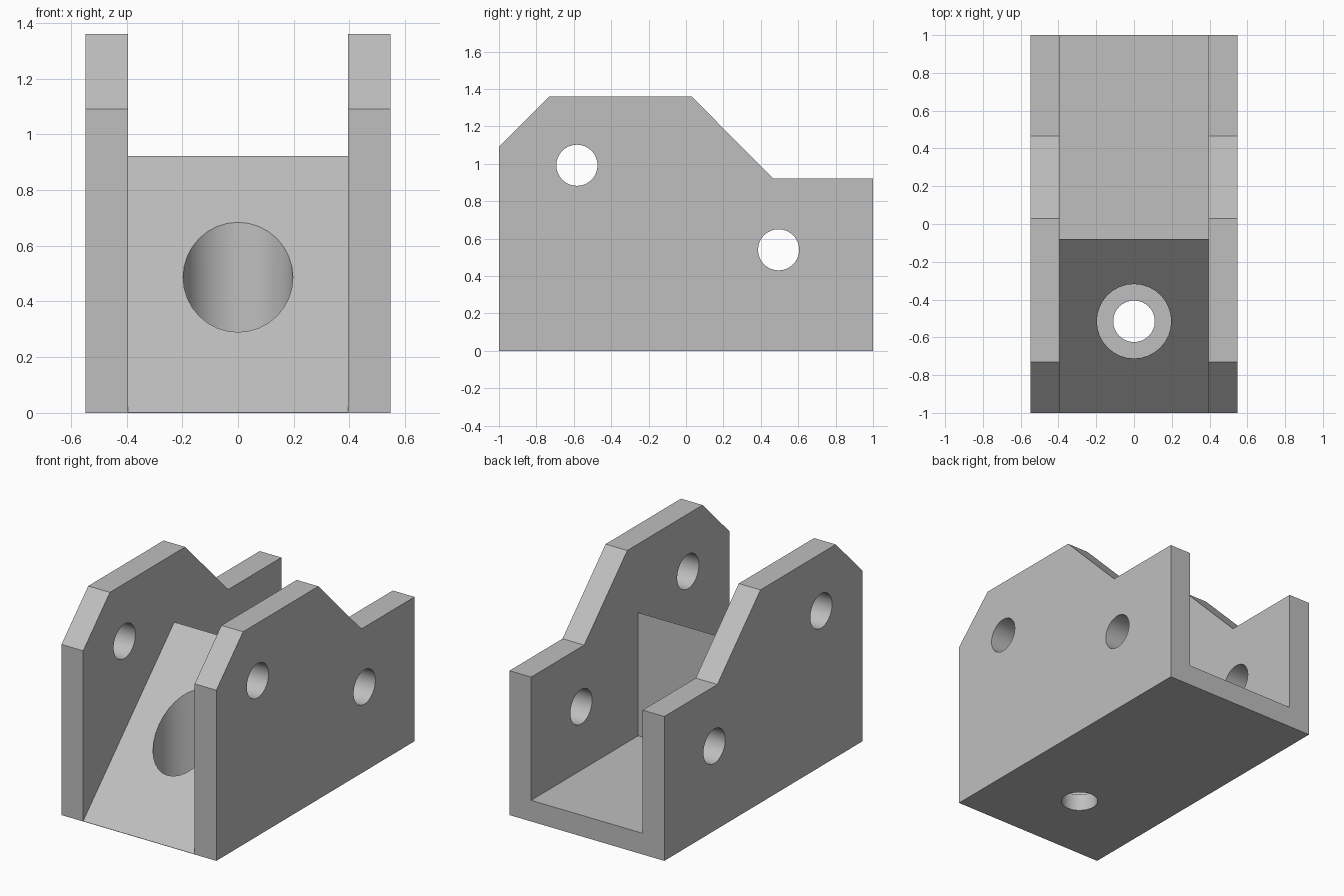
import bpy
import bmesh
import math
from mathutils import Matrix

old = bpy.data.objects.get("Cube")
if old:
    bpy.data.objects.remove(old, do_unlink=True)

HALF_WIDTH = 0.547
HALF_CHANNEL = 0.394
BORE_Y = -0.515


def add_object(name, bm):
    bmesh.ops.recalc_face_normals(bm, faces=bm.faces)
    mesh = bpy.data.meshes.new(name)
    bm.to_mesh(mesh)
    bm.free()
    obj = bpy.data.objects.new(name, mesh)
    bpy.context.collection.objects.link(obj)
    return obj


def prism(name, profile, half):
    """Extrude a (y, z) side profile across x."""
    bm = bmesh.new()
    face = bm.faces.new([bm.verts.new((-half, y, z)) for y, z in profile])
    new = bmesh.ops.extrude_face_region(bm, geom=[face])["geom"]
    verts = [v for v in new if isinstance(v, bmesh.types.BMVert)]
    bmesh.ops.translate(bm, verts=verts, vec=(2 * half, 0, 0))
    return add_object(name, bm)


def cylinder(name, radius, depth, centre, axis="Z"):
    bm = bmesh.new()
    turn = Matrix.Rotation(math.pi / 2, 4, "Y") if axis == "X" else Matrix()
    bmesh.ops.create_cone(bm, cap_ends=True, segments=32, radius1=radius,
                          radius2=radius, depth=depth,
                          matrix=Matrix.Translation(centre) @ turn)
    return add_object(name, bm)


def cut(target, cutter):
    cutter.hide_render = True
    mod = target.modifiers.new(cutter.name, "BOOLEAN")
    mod.operation = "DIFFERENCE"
    mod.solver = "EXACT"
    mod.object = cutter
    bpy.context.view_layer.objects.active = target
    bpy.ops.object.modifier_apply(modifier=mod.name)
    bpy.data.objects.remove(cutter, do_unlink=True)


# Solid block with the stepped, chamfered side outline
bracket = prism("bracket", [(-1, 0), (1, 0), (1, 0.922), (0.465, 0.922),
                            (0.03, 1.36), (-0.73, 1.36), (-1, 1.09)], HALF_WIDTH)

# Channel between the cheeks, leaving the front ramp and the floor
cut(bracket, prism("channel_cutter",
                   [(-1.2, -0.198), (-0.08, 0.922), (-0.08, 0.135),
                    (1.2, 0.135), (1.2, 1.6), (-1.2, 1.6)], HALF_CHANNEL))

# Counterbored bolt hole through the ramp
cut(bracket, cylinder("counterbore_cutter", 0.197, 1.0, (0, BORE_Y, 0.61)))
cut(bracket, cylinder("bolt_hole_cutter", 0.11, 1.0, (0, BORE_Y, 0)))

# Pin holes through both cheeks
for y, z in ((-0.583, 0.992), (0.495, 0.54)):
    cut(bracket, cylinder("pin_hole_cutter", 0.11, 2.0, (0, y, z), "X"))

# Single plain grey finish
grey = bpy.data.materials.new("plain_grey")
grey.use_nodes = True
colour = (0.52, 0.52, 0.52, 1)
grey.diffuse_color = colour
grey.node_tree.nodes["Principled BSDF"].inputs["Base Color"].default_value = colour
bracket.data.materials.clear()
bracket.data.materials.append(grey)

# Smooth bores with crisp edges
bpy.ops.object.select_all(action="DESELECT")
bracket.select_set(True)
bpy.context.view_layer.objects.active = bracket
bpy.ops.object.shade_smooth_by_angle(angle=math.radians(30))
